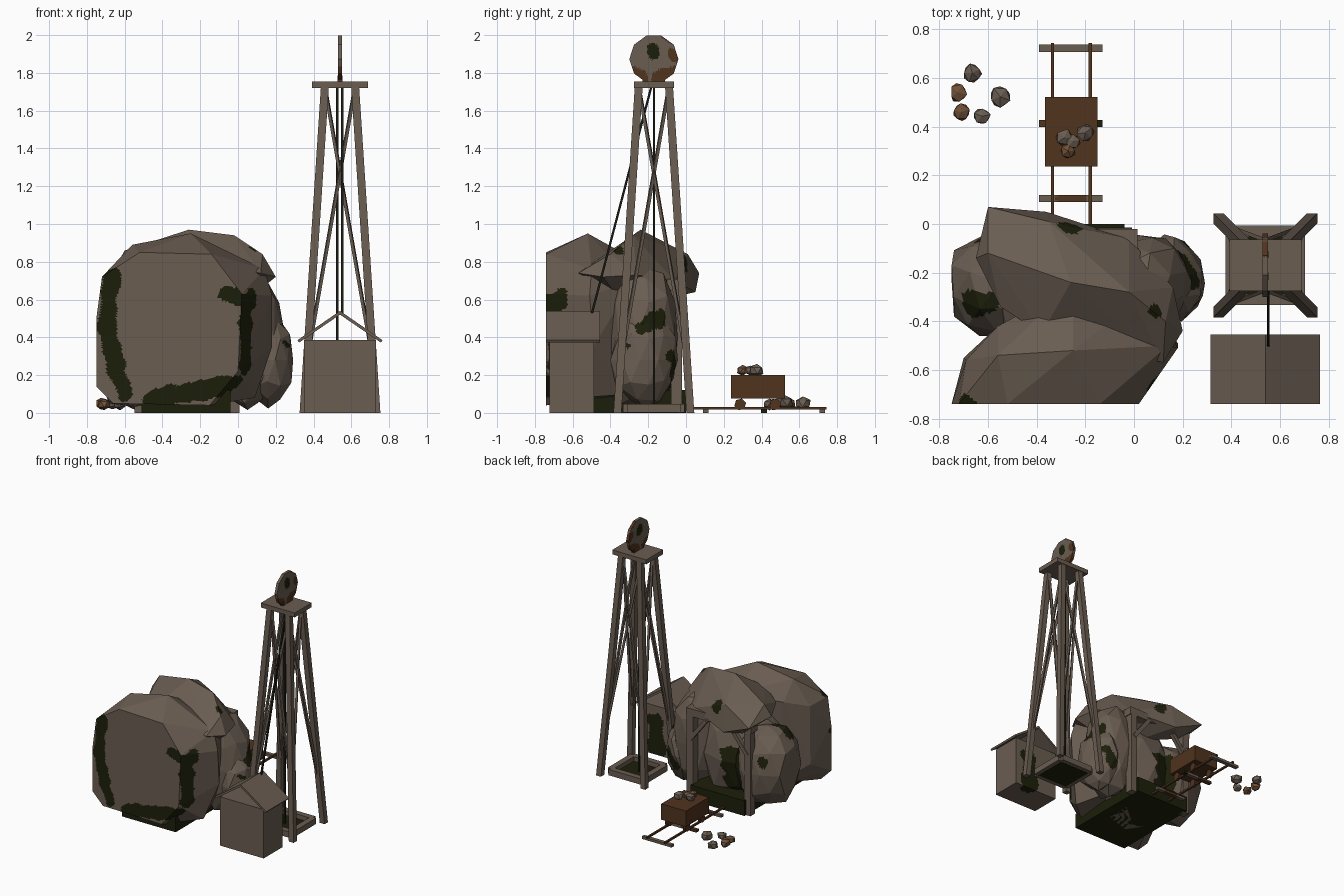
import bpy, bmesh, random
from math import pi, copysign
from mathutils import Vector, Matrix, noise

random.seed(4)
if "Cube" in bpy.data.objects:
    bpy.data.objects.remove(bpy.data.objects["Cube"])


def material(name, rgb):
    m = bpy.data.materials.new(name)
    m.use_nodes = True
    m.diffuse_color = (*rgb, 1)
    bsdf = next(n for n in m.node_tree.nodes if n.type == 'BSDF_PRINCIPLED')
    bsdf.inputs["Base Color"].default_value = (*rgb, 1)
    return m


STONE = material("brown stone", (.143, .109, .083))
TIMBER = material("weathered timber", (.143, .109, .083))
MOSS = material("dark moss", (.012, .0135, .003))
RUST = material("rust", (.082, .033, .013))
ORE = material("rusty ore", (.16, .08, .04))
CABLE = material("dark cable", (.01, .01, .006))


def finish(name, bm, *mats):
    bmesh.ops.recalc_face_normals(bm, faces=bm.faces)
    me = bpy.data.meshes.new(name)
    bm.to_mesh(me)
    bm.free()
    for m in mats:
        me.materials.append(m)
    ob = bpy.data.objects.new(name, me)
    bpy.context.collection.objects.link(ob)
    return ob


# Patches are drawn as strokes: (start, end, radius, material index)
def paint(bm, strokes, size):
    bmesh.ops.triangulate(bm, faces=bm.faces)
    for _ in range(6):
        long = [e for e in bm.edges if e.calc_length() > size]
        if not long:
            break
        bmesh.ops.subdivide_edges(bm, edges=long, cuts=1)
        bmesh.ops.triangulate(bm, faces=[f for f in bm.faces if len(f.verts) > 3])
    for f in bm.faces:
        c = f.calc_center_median()
        for a, b, r, index in strokes:
            a, d = Vector(a), Vector(b) - Vector(a)
            t = max(0, min(1, (c - a).dot(d) / max(d.length_squared, 1e-6)))
            if (c - a - d * t).length < r * (1 + .5 * noise.noise(c * 14)):
                f.material_index = index


def box(name, lo, hi, *mats, strokes=()):
    lo, hi = Vector(lo), Vector(hi)
    bm = bmesh.new()
    bmesh.ops.create_cube(bm, size=1)
    bmesh.ops.scale(bm, vec=hi - lo, verts=bm.verts)
    bmesh.ops.translate(bm, vec=(lo + hi) / 2, verts=bm.verts)
    if strokes:
        paint(bm, strokes, .03)
    return finish(name, bm, *mats)


# Square post that leans from a to b but keeps level, unturned ends
def leaning_post(name, a, b, w, mat):
    bm = bmesh.new()
    bmesh.ops.create_cube(bm, size=w)
    for v in bm.verts:
        v.co = Vector((v.co.x, v.co.y, 0)) + Vector(a if v.co.z < 0 else b)
    return finish(name, bm, mat)


def beam(name, a, b, w, mat, sides=4):
    a, b = Vector(a), Vector(b)
    d = b - a
    bm = bmesh.new()
    bmesh.ops.create_cone(bm, cap_ends=True, segments=sides, radius1=w * .707,
                          radius2=w * .707, depth=d.length)
    bmesh.ops.rotate(bm, matrix=Matrix.Rotation(pi / 4, 3, 'Z'), verts=bm.verts)
    turn = d.to_track_quat('Z', 'Y').to_matrix()
    bmesh.ops.rotate(bm, matrix=turn, verts=bm.verts)
    bmesh.ops.translate(bm, vec=(a + b) / 2, verts=bm.verts)
    return finish(name, bm, mat)


def rock(name, centre, radii, turn=0, strokes=(), mats=(STONE, MOSS), detail=2,
         rough=.06, power=.9):
    bm = bmesh.new()
    bmesh.ops.create_icosphere(bm, subdivisions=detail, radius=1)
    spin = Matrix.Rotation(turn, 3, 'Z')
    for v in bm.verts:
        k = 1 + random.uniform(-rough, rough)
        p = Vector([copysign(abs(c) ** power, c) * r * k for c, r in zip(v.co, radii)])
        p = spin @ p + Vector(centre)
        # quarried flat sides
        v.co = (max(p.x, -.75), max(p.y, -.74), max(p.z, 0))
    if strokes:
        paint(bm, strokes, .025)
    return finish(name, bm, *mats)


# Angular boulder spanned by a few corner points, in hundredths
def hewn_rock(name, corners, strokes):
    bm = bmesh.new()
    verts = [bm.verts.new(Vector(c) / 100) for c in corners]
    hull = bmesh.ops.convex_hull(bm, input=verts)
    inner = set(hull["geom_interior"]) | set(hull["geom_unused"])
    bmesh.ops.delete(bm, geom=[g for g in inner if isinstance(g, bmesh.types.BMVert)],
                     context='VERTS')
    paint(bm, strokes, .025)
    return finish(name, bm, STONE, MOSS)


# Boulders of the hill
moss = [
    ((-.67, -.74, .73), (-.7, -.74, .45), .05, 1),
    ((-.7, -.74, .45), (-.6, -.74, .1), .045, 1),
    ((-.06, -.73, .63), (.03, -.71, .6), .042, 1),
    ((.04, -.69, .6), (.04, -.69, .25), .05, 1),
    ((-.45, -.72, .07), (-.02, -.72, .15), .055, 1),
    ((.07, -.67, .58), (.07, -.67, .6), .06, 1),
    ((-.25, .01, .79), (-.27, 0, .82), .05, 1),
    ((.08, -.36, .88), (.08, -.36, .85), .03, 1),
    ((-.62, -.1, .42), (-.66, -.14, .4), .05, 1),
    ((-.72, -.35, .57), (-.6, -.32, .58), .06, 1),
    ((.22, -.3, .36), (.2, -.15, .5), .05, 1),
    ((.2, -.1, .3), (.12, -.04, .15), .04, 1),
    ((-.34, -.1, .38), (-.4, -.1, .05), .1, 1),
]
hewn_rock("front_boulder", [
    (-72, -74, 72), (-52, -74, 85), (-14, -74, 84), (2, -74, 63), (0, -74, 22),
    (-15, -74, 4), (-66, -74, 5), (-75, -74, 14), (-75, -74, 50),
    (18, -51, 62), (18, -49, 35), (9, -56, 8), (14, -50, 76), (-25, -52, 95),
    (-56, -54, 89), (-69, -56, 70), (-70, -55, 25), (-56, -42, 75),
    (-50, -40, 10), (-25, -25, 80), (6, -28, 70), (0, -30, 10)], moss)
hewn_rock("cap_boulder", [
    (-60, 7, 74), (-36, 5, 64), (-35, 1, 84), (-2, -6, 70), (16, -26, 73),
    (20, -44, 72), (12, -57, 74), (-10, -43, 80), (-38, -45, 82), (-55, -34, 78),
    (-65, -14, 77), (-60, -12, 86), (-26, -24, 97), (-2, -28, 94), (13, -40, 84),
    (-46, -5, 62), (-20, -20, 58), (10, -38, 64)], moss)
rock("left_boulder", (-.55, -.24, .33), (.23, .22, .31), .3, moss, rough=.07)
rock("right_boulder", (.05, -.23, .4), (.19, .19, .38), .2, moss)
rock("side_crag", (.16, -.22, .28), (.14, .18, .26), .2, moss, power=1.05, rough=.07)
rock("core_boulder", (-.27, -.34, .35), (.3, .28, .42), 0, moss)

# Mine entrance
box("tunnel_floor", (-.51, -.72, 0), (-.04, 0, .12), MOSS)
for s in (-1, 1):
    x = -.27 + s * .25
    box("portal_post", (x - .028, -.08, 0), (x + .028, -.02, .65), TIMBER)
    beam("portal_brace", (x, -.03, .47), (x - s * .14, -.03, .65), .03, TIMBER)
box("portal_lintel", (-.555, -.1, .65), (.015, -.02, .71), TIMBER)

# Track, with stained sleepers
for x in (-.335, -.18):
    box("rail", (x - .007, 0, .018), (x + .007, .745, .032), RUST)
stains = [((-.29, .105, .01), (-.22, .105, .01), .03, 1),
          ((-.39, .413, .01), (-.3, .413, .01), .035, 1),
          ((-.15, .413, .01), (-.13, .413, .01), .03, 2)]
for y in (.105, .413, .722):
    box("sleeper", (-.39, y - .015, 0), (-.13, y + .015, .02), TIMBER, RUST, MOSS,
        strokes=stains)

# Ore cart
box("cart_body", (-.365, .237, .075), (-.15, .523, .2), RUST)
for y in (.287, .473):
    for x in (-.335, -.18):
        beam("cart_wheel", (x - .012, y, .045), (x + .012, y, .045), .045, RUST, 6)
for x, y, r, m in ((-.285, .355, .036, STONE), (-.2, .375, .036, STONE),
                   (-.27, .3, .032, ORE), (-.25, .34, .032, STONE)):
    rock("cart_ore", (x, y, .225), (r, r, r * .9), x * 9, (), (m,), 1, .15)

# Loose ore beside the track
for x, y, r, m in ((-.665, .62, .04, STONE), (-.725, .54, .04, ORE),
                   (-.55, .523, .045, STONE), (-.71, .46, .036, ORE),
                   (-.625, .443, .036, STONE)):
    rock("loose_ore", (x, y, r + .01), (r, r, r * .85), y * 9, (), (m,), 1, .12)

# Headframe tower
cx, cy = .54, -.17
corners = [(-1, -1), (1, -1), (1, 1), (-1, 1)]


def at(c, half, z):
    return (cx + c[0] * half, cy + c[1] * half, z)


for i, c in enumerate(corners):
    n = corners[(i + 1) % 4]
    leaning_post("tower_leg", at(c, .193, 0), at(c, .08, 1.73), .042, TIMBER)
    beam("tower_brace", at(c, .165, .33), at(n, .075, 1.7), .016, TIMBER)
    beam("tower_brace", at(n, .165, .33), at(c, .075, 1.7), .016, TIMBER)
    beam("shaft_curb", at(c, .14, .024), at(n, .14, .024), .046, TIMBER)
box("shaft_opening", at((-1, -1), .13, 0), at((1, 1), .13, .012), MOSS)
box("tower_platform", (cx - .148, cy - .106, 1.72), (cx + .148, cy + .106, 1.755), TIMBER)

# Winding wheel with rusted rim
bm = bmesh.new()
bmesh.ops.create_cone(bm, cap_ends=True, segments=10, radius1=.13, radius2=.13, depth=.022)
bmesh.ops.rotate(bm, matrix=Matrix.Rotation(pi / 2, 3, 'Y'), verts=bm.verts)
bmesh.ops.translate(bm, vec=(cx, cy, 1.873), verts=bm.verts)
paint(bm, [((cx, cy - .01, 1.9), (cx, cy - .01, 1.93), .033, 1),
           ((cx, cy - .11, 1.8), (cx, cy - .06, 1.77), .035, 2),
           ((cx, cy + .1, 1.8), (cx, cy + .02, 1.76), .04, 2),
           ((cx, cy + .1, 1.9), (cx, cy + .11, 1.88), .03, 2),
           ((cx, cy + .06, 2), (cx, cy + .09, 1.98), .025, 2)], .02)
finish("winding_wheel", bm, TIMBER, MOSS, RUST)
for s in (-1, 1):
    box("wheel_bracket", (cx - .012, cy + s * .045 - .015, 1.75),
        (cx + .012, cy + s * .045 + .015, 1.785), RUST)

# Hoist cables
beam("shaft_cable", (cx - .014, cy, .01), (cx - .014, cy, 1.74), .012, CABLE)
beam("winch_cable", (cx + .012, cy - .01, 1.74), (cx + .012, -.5, .52), .012, CABLE)

# Winch shed with open gables and a mossy back wall
box("shed_body", (.35, -.722, 0), (.73, -.488, .385), TIMBER, MOSS,
    strokes=[((.6, -.488, .02), (.6, -.488, .24), .075, 1)])
for s in (-1, 1):
    bm = bmesh.new()
    ridge, eave = (cx, .54), (cx + s * .225, .385)
    loop = [ridge, eave, (eave[0] - s * .008, .372), (cx, .52)]
    face = bm.faces.new([bm.verts.new((x, -.74, z)) for x, z in loop])
    out = bmesh.ops.extrude_face_region(bm, geom=[face])
    bmesh.ops.translate(bm, vec=(0, .285, 0),
                        verts=[v for v in out["geom"] if isinstance(v, bmesh.types.BMVert)])
    finish("shed_roof", bm, TIMBER)
